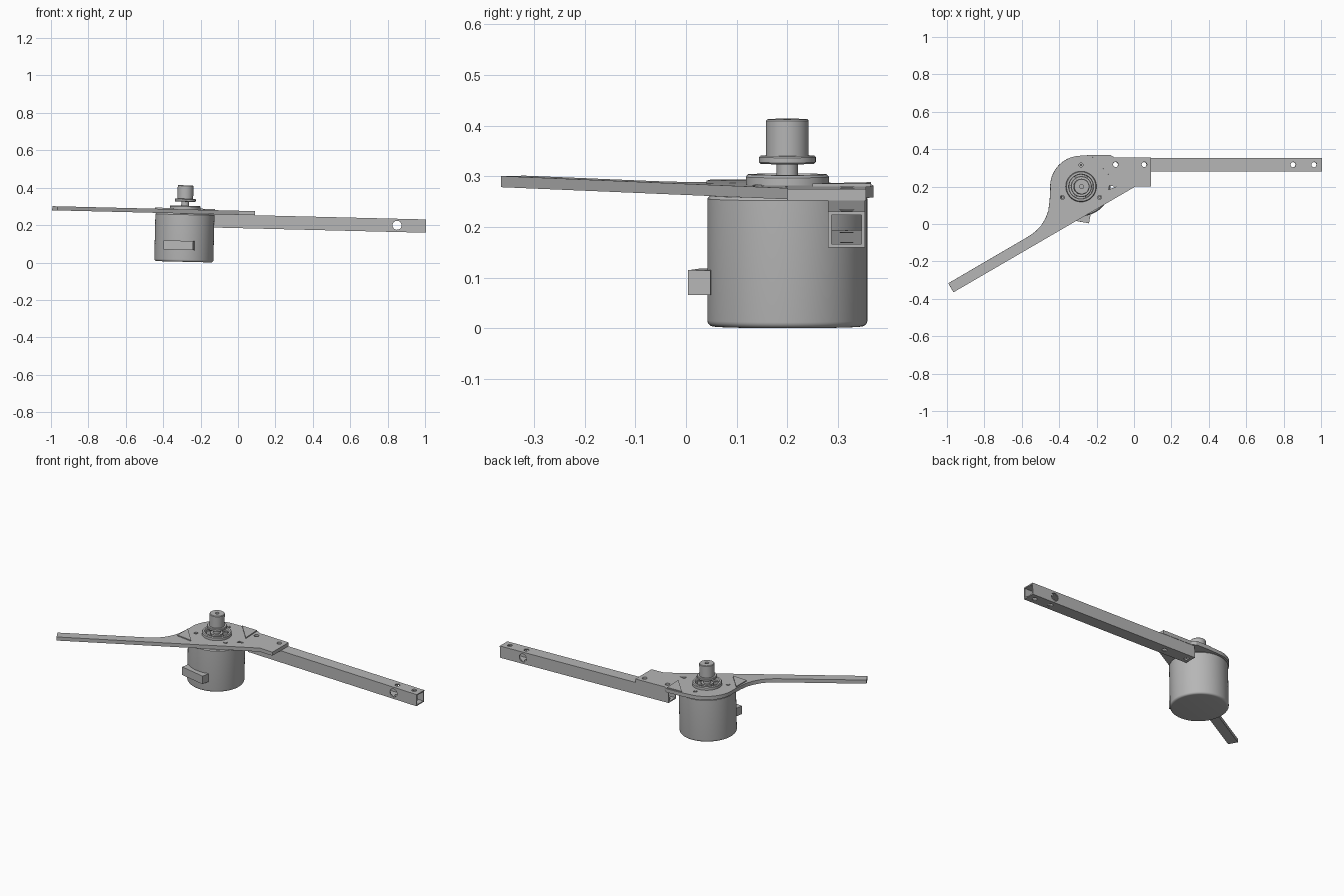
import bpy, bmesh
from math import pi, cos, sin, radians
from mathutils import Matrix, Vector

if "Cube" in bpy.data.objects:
    bpy.data.objects.remove(bpy.data.objects["Cube"], do_unlink=True)

CX, CY = -0.29, 0.20          # motor axis
TOP, THICK = 0.284, 0.022     # mounting plate
BASE = TOP - THICK
parts = []

metal = bpy.data.materials.new("plain grey")
metal.use_nodes = True
GREY = (0.47, 0.47, 0.47, 1)
metal.diffuse_color = GREY
metal.node_tree.nodes["Principled BSDF"].inputs["Base Color"].default_value = GREY


def finish(name, bm, keep=True):
    bmesh.ops.recalc_face_normals(bm, faces=bm.faces[:])
    me = bpy.data.meshes.new(name)
    bm.to_mesh(me)
    bm.free()
    ob = bpy.data.objects.new(name, me)
    bpy.context.scene.collection.objects.link(ob)
    if keep:
        me.materials.append(metal)
        parts.append(ob)
    return ob


def box(name, lo, hi, keep=True, turn=None):
    bm = bmesh.new()
    lo, hi = Vector(lo), Vector(hi)
    bmesh.ops.create_cube(bm, size=1)
    bmesh.ops.scale(bm, vec=hi - lo, verts=bm.verts[:])
    bmesh.ops.translate(bm, vec=(lo + hi) / 2, verts=bm.verts[:])
    if turn:
        bmesh.ops.transform(bm, matrix=turn, verts=bm.verts[:])
    return finish(name, bm, keep)


def slab(name, pts, z0, z1, keep=True):
    """Flat outline extruded upward."""
    bm = bmesh.new()
    face = bm.faces.new([bm.verts.new((x, y, z0)) for x, y in pts])
    out = bmesh.ops.extrude_face_region(bm, geom=[face])
    bmesh.ops.translate(bm, vec=(0, 0, z1 - z0),
                        verts=[g for g in out["geom"] if isinstance(g, bmesh.types.BMVert)])
    return finish(name, bm, keep)


def lathe(name, profile, segs=64):
    """Radius/height profile spun about the motor axis."""
    bm = bmesh.new()
    verts = [bm.verts.new((r, 0, z)) for r, z in profile]
    edges = [bm.edges.new(p) for p in zip(verts, verts[1:])]
    bmesh.ops.spin(bm, geom=verts + edges, cent=(0, 0, 0), axis=(0, 0, 1),
                   angle=2 * pi, steps=segs, use_merge=True)
    bmesh.ops.remove_doubles(bm, verts=bm.verts[:], dist=1e-5)
    bmesh.ops.translate(bm, vec=(CX, CY, 0), verts=bm.verts[:])
    return finish(name, bm)


def drill(x, y, z, r, along="Z", segs=24, depth=0.3):
    bm = bmesh.new()
    bmesh.ops.create_cone(bm, cap_ends=True, segments=segs, radius1=r, radius2=r, depth=depth)
    turn = Matrix.Rotation(pi / 2 if along == "Y" else 0, 4, "X")
    bmesh.ops.transform(bm, matrix=Matrix.Translation((x, y, z)) @ turn, verts=bm.verts[:])
    return finish("cutter", bm, False)


def cut(ob, cutters):
    for c in cutters:
        m = ob.modifiers.new("cut", "BOOLEAN")
        m.operation, m.solver, m.object = "DIFFERENCE", "EXACT", c
    dg = bpy.context.evaluated_depsgraph_get()
    me = bpy.data.meshes.new_from_object(ob.evaluated_get(dg))
    ob.modifiers.clear()
    ob.data = me
    for c in cutters:
        bpy.data.objects.remove(c, do_unlink=True)


# Motor can with a rounded bottom edge
R, Z0, F = 0.158, 0.004, 0.012
fillet = [(R - F + F * sin(a * pi / 10), Z0 + F - F * cos(a * pi / 10)) for a in range(6)]
lathe("motor_can", [(0, Z0)] + fillet + [(R, BASE - 0.006), (R - 0.006, BASE), (0, BASE)], 96)

# Cable connector on the front of the can
turn = Matrix.Translation((CX, CY, 0)) @ Matrix.Rotation(radians(-10), 4, "Z")
box("cable_connector", (-0.08, -0.185, 0.067), (0.08, -0.14, 0.116), turn=turn)

# Mounting plate with its long arm
arc = [(CX + 0.165 * cos(radians(a)), CY + 0.165 * sin(radians(a))) for a in range(95, 186, 6)]
outline = [(0.085, 0.355), (-0.11, 0.355), (-0.135, 0.37), (-0.22, 0.37)] + arc + [
    (-0.458, 0.12), (-0.465, 0.07), (-0.48, 0.03), (-0.503, -0.008), (-0.533, -0.04),
    (-0.57, -0.066), (-1.0, -0.317), (-0.972, -0.365), (0, 0.2), (0.085, 0.2)]
plate = slab("mounting_plate", outline, BASE, TOP)
ring_screws = [(CX + 0.115 * cos(radians(a)), CY + 0.115 * sin(radians(a))) for a in (90, 210, 330)]
holes = [drill(x, 0.318, TOP, 0.014) for x in (-0.105, 0.048)]
holes += [drill(x, y, TOP, 0.011, segs=16) for x, y in ring_screws]
holes += [drill(CX, CY, TOP, 0.064, segs=48)]
holes += [slab("cutter", [(-0.145, 0.183), (-0.103, 0.199), (-0.138, 0.205)], 0.25, 0.3, False)]
cut(plate, holes)
for i, (x, y) in enumerate(ring_screws):
    box(f"plate_screw_{i + 1}", (x - 0.006, y - 0.006, BASE), (x + 0.006, y + 0.006, TOP + 0.002))

# Raised corner pads
slab("arm_corner_pad", [(-0.45, 0.15), (-0.35, 0.04), (-0.45, 0.05)], TOP, TOP + 0.006)
slab("tube_corner_pad", [(-0.235, 0.365), (-0.13, 0.25), (-0.135, 0.365)], TOP, TOP + 0.006)

# Bearing ring, hub and spokes
lathe("bearing_ring", [(0.064, BASE), (0.082, BASE), (0.082, 0.299), (0.078, 0.304),
                       (0.067, 0.304), (0.064, 0.299), (0.064, BASE)])
lathe("bearing_hub", [(0, 0.295), (0.034, 0.295), (0.034, BASE), (0, BASE)], 48)
for i in range(6):
    turn = Matrix.Translation((CX, CY, 0)) @ Matrix.Rotation(i * pi / 3, 4, "Z")
    box(f"bearing_spoke_{i + 1}", (0.03, -0.005, BASE), (0.068, 0.005, 0.29), turn=turn)

# Shaft and pulley
lathe("shaft", [(0, 0.29), (0.021, 0.29), (0.021, 0.33), (0, 0.33)], 32)
lathe("pulley", [(0, 0.325), (0.053, 0.325), (0.056, 0.328), (0.056, 0.338), (0.053, 0.341),
                 (0.042, 0.341), (0.042, 0.41), (0.039, 0.413), (0.011, 0.413),
                 (0.011, 0.395), (0, 0.395)])

# Square tube, open at both ends
Y0, Y1, LOW, WALL = 0.28, 0.353, BASE - 0.071, 0.007
tube = box("square_tube", (-0.135, Y0, LOW), (1.0, Y1, BASE))
cut(tube, [box("cutter", (-0.3, Y0 + WALL, LOW + WALL), (1.2, Y1 - WALL, BASE - WALL), False),
           drill(0.845, 0.317, 0.227, 0.024, "Y", 32)]
    + [drill(x, 0.317, 0.227, 0.014) for x in (-0.105, 0.048, 0.845, 0.957)])

# Slight lean of the whole assembly toward the tube, with smooth round surfaces
pivot = Vector((CX, CY, 0))
lean = Matrix.Translation(pivot) @ Matrix.Rotation(0.0245, 4, "Y") @ Matrix.Translation(-pivot)
for ob in parts:
    ob.data.transform(lean)
bpy.ops.object.select_all(action="DESELECT")
for ob in parts:
    ob.select_set(True)
bpy.context.view_layer.objects.active = parts[0]
bpy.ops.object.shade_smooth_by_angle(angle=radians(30))
